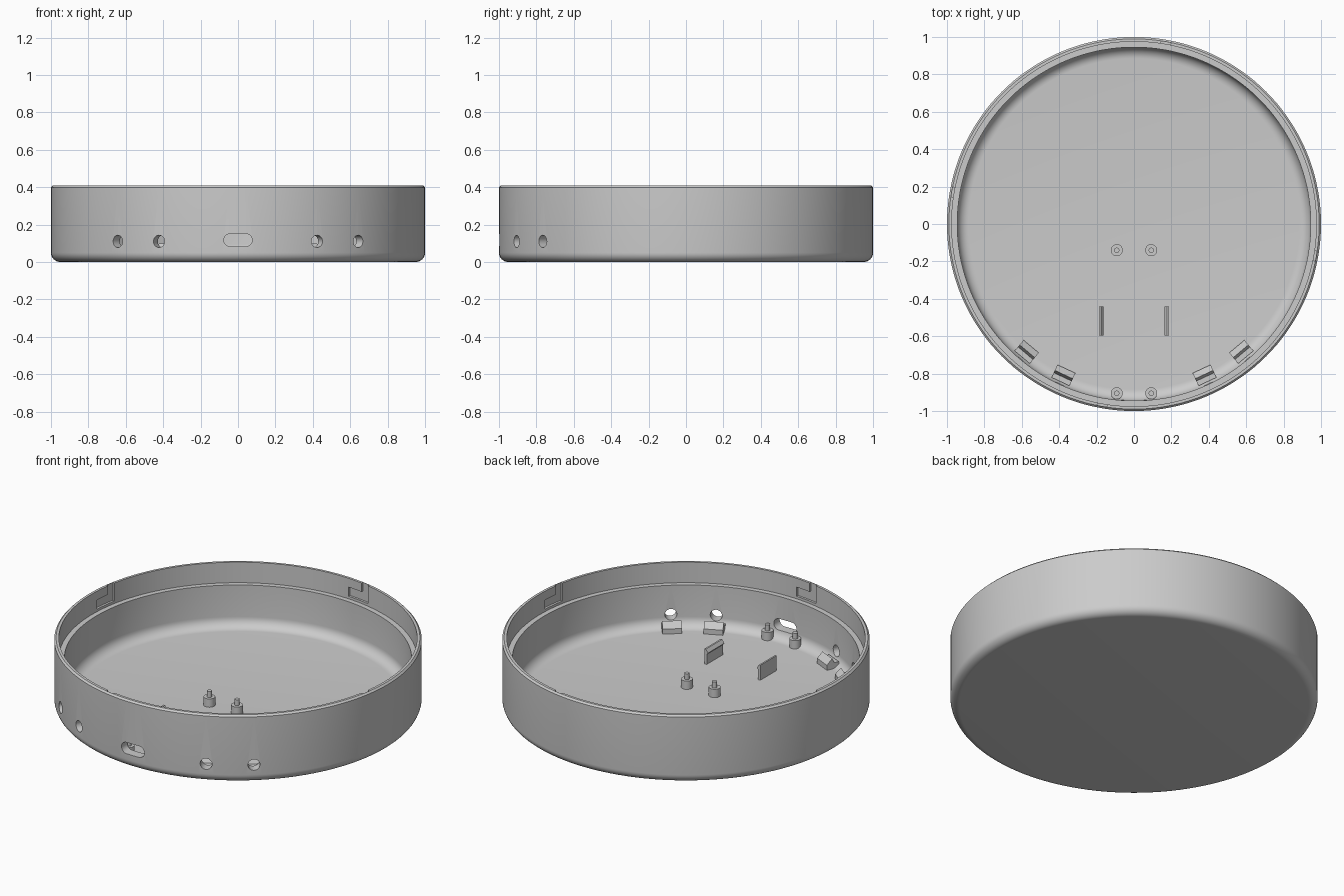
import bpy, bmesh
from math import sin, cos, radians, pi
from mathutils import Matrix, Vector

cube = bpy.data.objects.get("Cube")
if cube:
    bpy.data.objects.remove(cube, do_unlink=True)

grey = bpy.data.materials.new("plain grey")
grey.use_nodes = True
grey.diffuse_color = (0.6, 0.6, 0.6, 1)
grey.node_tree.nodes["Principled BSDF"].inputs["Base Color"].default_value = (0.6, 0.6, 0.6, 1)

FLOOR = 0.035
SINK = FLOOR - 0.01


def make(name, bm):
    bmesh.ops.recalc_face_normals(bm, faces=bm.faces)
    mesh = bpy.data.meshes.new(name)
    bm.to_mesh(mesh)
    bm.free()
    mesh.materials.append(grey)
    ob = bpy.data.objects.new(name, mesh)
    bpy.context.collection.objects.link(ob)
    return ob


def activate(ob):
    bpy.ops.object.select_all(action='DESELECT')
    ob.select_set(True)
    bpy.context.view_layer.objects.active = ob


def smooth(ob):
    activate(ob)
    bpy.ops.object.shade_smooth_by_angle(angle=radians(30))


def lathe(name, profile, steps, at=(0, 0, 0)):
    """Spin a radius/height profile that starts and ends on the axis."""
    bm = bmesh.new()
    verts = [bm.verts.new((r, 0, z)) for r, z in profile]
    edges = [bm.edges.new(pair) for pair in zip(verts, verts[1:])]
    bmesh.ops.spin(bm, geom=verts + edges, cent=(0, 0, 0), axis=(0, 0, 1),
                   angle=2 * pi, steps=steps)
    bmesh.ops.remove_doubles(bm, verts=bm.verts, dist=1e-4)
    bmesh.ops.translate(bm, verts=bm.verts, vec=at)
    return make(name, bm)


def prism(name, outline, start, end, matrix=Matrix()):
    """Extrude an (x, z) outline along y, then place it."""
    bm = bmesh.new()
    face = bm.faces.new([bm.verts.new((x, start, z)) for x, z in outline])
    new = bmesh.ops.extrude_face_region(bm, geom=[face])["geom"]
    bmesh.ops.translate(bm, verts=[v for v in new if isinstance(v, bmesh.types.BMVert)],
                        vec=(0, end - start, 0))
    bm.transform(matrix)
    return make(name, bm)


def arc(cx, cz, radius, a, b, steps):
    return [(cx + radius * cos(radians(a + (b - a) * i / steps)),
             cz + radius * sin(radians(a + (b - a) * i / steps))) for i in range(steps + 1)]


def cut(target, cutter):
    cutter.hide_render = True
    activate(target)
    mod = target.modifiers.new("cut", 'BOOLEAN')
    mod.operation, mod.solver, mod.object = 'DIFFERENCE', 'EXACT', cutter
    bpy.ops.object.modifier_apply(modifier=mod.name)
    bpy.data.objects.remove(cutter, do_unlink=True)


# Round tray with a rounded base edge, inner fillet and stepped rim
outer = [(0, 0)] + arc(0.95, 0.05, 0.05, -90, 0, 8)
rim = [(1, 0.398), (0.99, 0.408), (0.975, 0.408), (0.975, 0.285), (0.945, 0.285)]
inner = arc(0.885, FLOOR + 0.06, 0.06, 0, -90, 8) + [(0, FLOOR)]
tray = lathe("tray", outer + rim + inner, 144)

# Round wall holes, at equal angles either side of the port
HOLE_ANGLES = (-40, -25, 25, 40)
for angle in HOLE_ANGLES:
    turn = Matrix.Rotation(radians(angle), 4, 'Z')
    circle = arc(0, 0.11, 0.033, 0, 360, 32)[:-1]
    cut(tray, prism("hole_cutter", circle, -1.1, -0.9, turn))

# Port opening with rounded ends
port = arc(0.042, 0.117, 0.034, -90, 90, 10) + arc(-0.042, 0.117, 0.034, 90, 270, 10)
cut(tray, prism("port_cutter", port, -1.1, -0.92))


# L-shaped locking slots on the inside of the rim
def slot_cutter(a, b, low, high):
    bm = bmesh.new()
    ring = arc(0, 0, 0.988, a, b, 6) + arc(0, 0, 0.96, b, a, 6)
    face = bm.faces.new([bm.verts.new((x, y, low)) for x, y in ring])
    new = bmesh.ops.extrude_face_region(bm, geom=[face])["geom"]
    bmesh.ops.translate(bm, verts=[v for v in new if isinstance(v, bmesh.types.BMVert)],
                        vec=(0, 0, high - low))
    return make("slot_cutter", bm)


for quarter in range(4):
    base = 90 * quarter
    cut(tray, slot_cutter(base + 78.5, base + 81.5, 0.3, 0.45))
    cut(tray, slot_cutter(base + 81, base + 87, 0.3, 0.355))
smooth(tray)

# Four standoffs with locating pins
post = [(0, SINK), (0.032, SINK), (0.032, 0.085), (0.014, 0.085), (0.014, 0.12), (0, 0.12)]
for row, y in (("rear", -0.14), ("front", -0.905)):
    for side, x in (("left", 0.092), ("right", -0.092)):
        smooth(lathe(f"{row}_{side}_standoff", post, 32, (x, y, 0)))

# Two snap clips with lips facing each other
clip = [(0.186, SINK), (0.186, 0.125), (0.176, 0.125), (0.162, 0.105), (0.17, 0.095), (0.17, SINK)]
for side, sign in (("left", 1), ("right", -1)):
    prism(f"{side}_clip", [(sign * x, z) for x, z in clip], -0.595, -0.44)

# Ridged rests on the floor behind the round holes
rest = [(0.855, SINK), (0.855, 0.065), (0.888, 0.098), (0.902, 0.07), (0.93, 0.07), (0.93, SINK)]
for number, angle in enumerate(HOLE_ANGLES, 1):
    prism(f"hole_rest_{number}", rest, -0.053, 0.053,
          Matrix.Rotation(radians(angle - 90), 4, 'Z'))
